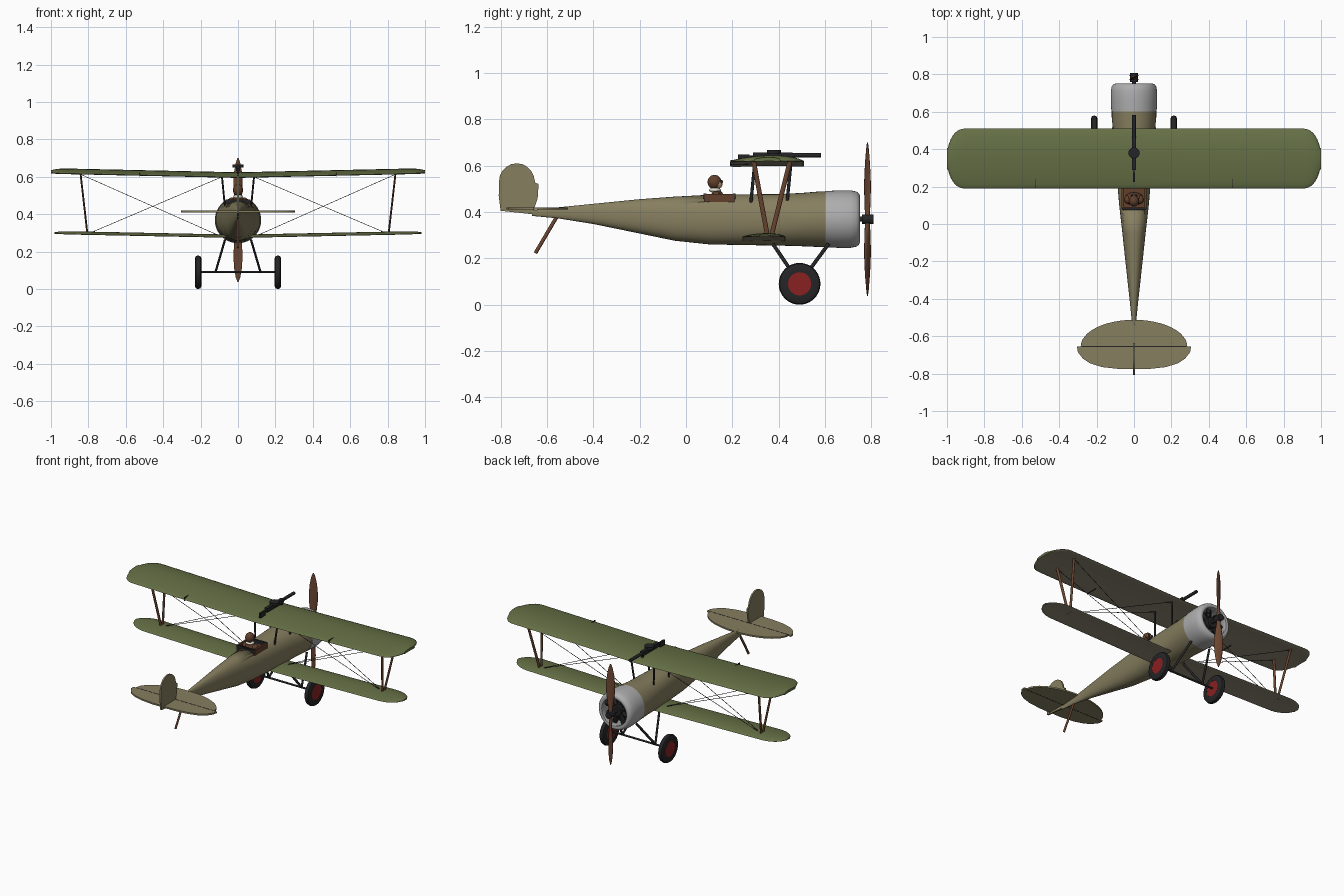
import bpy, bmesh, math
from mathutils import Vector, Matrix

if "Cube" in bpy.data.objects:
    bpy.data.objects.remove(bpy.data.objects["Cube"])

def mat(name, r, g, b):
    m = bpy.data.materials.new(name)
    m.diffuse_color = (r, g, b, 1)
    m.use_nodes = True
    m.node_tree.nodes["Principled BSDF"].inputs["Base Color"].default_value = m.diffuse_color
    return m

TAN = mat("tan_fabric", .24, .21, .115)
GREEN = mat("green_fabric", .13, .16, .06)
CREAM = mat("underside_fabric", .27, .25, .17)
WOOD = mat("wood", .15, .06, .03)
DARK = mat("dark_metal", .018, .018, .02)
GREY = mat("cowl_metal", .42, .42, .42)
RED = mat("red_hub", .25, .015, .015)
LEATHER = mat("leather", .12, .05, .025)
SKIN = mat("skin", .55, .33, .22)
WHITE = mat("scarf", .7, .68, .6)

def finish(name, bm, m, angle=35):
    bmesh.ops.recalc_face_normals(bm, faces=bm.faces)
    me = bpy.data.meshes.new(name)
    bm.to_mesh(me)
    bm.free()
    ob = bpy.data.objects.new(name, me)
    bpy.context.collection.objects.link(ob)
    me.materials.append(m)
    bpy.ops.object.select_all(action='DESELECT')
    ob.select_set(True)
    bpy.context.view_layer.objects.active = ob
    bpy.ops.object.shade_smooth_by_angle(angle=math.radians(angle))
    return ob

def loft(name, rings, m, angle=35, closed=False):
    bm = bmesh.new()
    vs = [[bm.verts.new(p) for p in r] for r in rings]
    pairs = list(zip(vs, vs[1:])) + ([(vs[-1], vs[0])] if closed else [])
    n = len(rings[0])
    for a, b in pairs:
        for i in range(n):
            j = (i + 1) % n
            bm.faces.new((a[i], a[j], b[j], b[i]))
    if not closed:
        bm.faces.new(vs[0])
        bm.faces.new(vs[-1])
    return finish(name, bm, m, angle)

def rod(name, a, b, r, m, ry=None, n=12):
    """Bar between two points; r is the half width along x, ry across it."""
    a, b = Vector(a), Vector(b)
    w = (b - a).normalized()
    u = Vector((1, 0, 0)) if abs(w.x) < .9 else Vector((0, 1, 0))
    v = w.cross(u).normalized()
    u = v.cross(w)
    ring = [u * r * math.cos(t) + v * (ry or r) * math.sin(t)
            for t in (2 * math.pi * i / n for i in range(n))]
    return loft(name, [[p + q for q in ring] for p in (a, b)], m, 50)

def lathe(name, prof, axis, centre, m, n=48):
    """Closed profile of (along, radius) turned about the x or y axis."""
    rings = []
    for i in range(n):
        c, s = math.cos(2 * math.pi * i / n), math.sin(2 * math.pi * i / n)
        rings.append([Vector(centre) + Vector((d, r * c, r * s) if axis == 'x' else (r * c, d, r * s))
                      for d, r in prof])
    return loft(name, rings, m, 40, closed=True)

def ball(name, c, s, m):
    bm = bmesh.new()
    bmesh.ops.create_uvsphere(bm, u_segments=24, v_segments=16, radius=1,
                              matrix=Matrix.Translation(c) @ Matrix.Diagonal((*s, 1)))
    return finish(name, bm, m)

def box(name, c, s, m):
    bm = bmesh.new()
    bmesh.ops.create_cube(bm, size=1, matrix=Matrix.Translation(c) @ Matrix.Diagonal((*s, 1)))
    return finish(name, bm, m)

# fuselage: rounded sections (y, half width, bottom, top)
rings = []
for y, w, lo, hi in [(-.665, .005, .383, .407), (-.55, .009, .372, .42), (-.4, .024, .348, .435),
                     (-.2, .046, .307, .455), (-.05, .062, .276, .466), (.1, .079, .26, .474),
                     (.25, .092, .257, .476), (.4, .103, .255, .477), (.5, .112, .252, .482),
                     (.57, .119, .249, .488), (.63, .119, .249, .488)]:
    ring = []
    for i in range(40):
        c, s = math.cos(i * math.pi / 20), math.sin(i * math.pi / 20)
        e = 2 / (2.3 if y < .5 else 2)
        ring.append((w * math.copysign(abs(c) ** e, c), y,
                     (lo + hi) / 2 + (hi - lo) / 2 * math.copysign(abs(s) ** e, s)))
    rings.append(ring)
fuselage = loft("fuselage", rings, TAN)

# cockpit opening, rim and pilot
cutter = box("cockpit_cutter", (0, .145, .5), (.116, .12, .16), LEATHER)
cutter.hide_render = True
cutter.hide_viewport = True
fuselage.data.materials.append(LEATHER)
cut = fuselage.modifiers.new("cockpit", 'BOOLEAN')
cut.operation, cut.object, cut.solver = 'DIFFERENCE', cutter, 'EXACT'
for s in (-1, 1):
    box("cockpit_side_rim", (s * .062, .145, .46), (.012, .13, .036), LEATHER)
    box("cockpit_end_rim", (0, .145 + s * .063, .467), (.13, .012, .024), DARK)
ball("pilot_torso", (0, .135, .44), (.05, .035, .055), LEATHER)
ball("pilot_head", (0, .123, .529), (.027, .03, .031), LEATHER)
ball("pilot_face", (0, .138, .522), (.02, .02, .022), SKIN)
ball("pilot_scarf", (0, .125, .494), (.026, .026, .011), WHITE)
for s in (-1, 1):
    ball("pilot_shoulder", (s * .035, .13, .467), (.018, .022, .022), LEATHER)
    ball("goggle_lens", (s * .01, .153, .531), (.009, .006, .008), DARK)

# wings: cambered sections with dihedral and rounded tips
def wing(name, span, tip, power, yc, half, z0, rise, camber, end):
    xs = [0, .3, .6, span - tip] + [span - tip + tip * math.sin(k * math.pi / 20) for k in range(1, 11)]
    rings = []
    for x in [-x for x in reversed(xs[1:])] + xs:
        u = max(0, (abs(x) - span + tip) / tip)
        h = half * max(end, (1 - u ** power) ** .5)
        f = h / half
        top, bot = [], []
        for k in range(13):
            t = -math.cos(k * math.pi / 12)
            z = z0 + rise * abs(x) / span + .004 * (1 - f)
            arc = (1 - t * t) * (1 + .3 * t)
            nose = .25 * math.sqrt(max(0, 1 - t ** 8))
            top.append((x, yc + h * t, z + camber * (.25 + f * arc * .85 + nose)))
            bot.append((x, yc + h * t, z + camber * (.25 + f * arc * .3 - nose)))
        rings.append(top + bot[-2:0:-1])
    ob = loft(name, rings, GREEN, 50)
    ob.data.materials.append(CREAM)
    for p in ob.data.polygons:
        p.material_index = int(p.normal.z < -.3)

wing("upper_wing", 1, .1, 2.4, .35, .16, .592, .022, .024, .36)
wing("lower_wing", .98, .13, 2.0, .337, .093, .272, .02, .014, .2)

# tail surfaces cut from outlines
def plate(name, pts, thick):
    d = Vector(thick) / 2
    loft(name, [[Vector(p) - d for p in pts], [Vector(p) + d for p in pts]], TAN)

half = [(.285 * math.sin(k * math.pi / 24), -.655 + .143 * math.cos(k * math.pi / 24)) for k in range(13)]
half += [(.305, -.655), (.30, -.685), (.275, -.718), (.235, -.745), (.17, -.765), (.08, -.775)]
half += [(-x, y) for x, y in reversed(half[1:])]
plate("tailplane", [(x, y, .415) for x, y in half], (0, 0, .01))
rudder = [(-.80, .405), (-.808, .47), (-.807, .53)]
rudder += [(-.73 - .077 * math.cos(k * math.pi / 10), .53 + .08 * math.sin(k * math.pi / 10)) for k in range(1, 10)]
rudder += [(-.651, .527), (-.636, .52), (-.64, .46), (-.655, .415), (-.66, .39)]
plate("rudder", [(0, y, z) for y, z in rudder], (.01, 0, 0))
rod("tail_skid", (0, -.56, .375), (0, -.65, .222), .006, WOOD, .008)
box("elevator_hinge", (0, -.655, .415), (.56, .004, .0115), DARK)

# cowling, engine and propeller
HUB = .369
lathe("cowling", [(.602, .112), (.602, .121), (.66, .124), (.71, .124), (.735, .119), (.747, .11),
                  (.75, .1), (.747, .09), (.735, .087), (.7, .1), (.65, .108)], 'y', (0, 0, HUB), GREY)
rod("firewall", (0, .625, HUB), (0, .64, HUB), .112, DARK, n=32)
rod("crankcase", (0, .64, HUB), (0, .725, HUB), .034, DARK, n=24)
rod("propeller_shaft", (0, .72, HUB), (0, .79, HUB), .011, DARK)
rod("propeller_hub", (0, .76, HUB), (0, .808, HUB), .021, DARK, n=20)
for i in range(9):
    d = Vector((math.sin(i * math.tau / 9), 0, math.cos(i * math.tau / 9)))
    c = Vector((0, .69, HUB))
    rod("engine_cylinder", c + d * .025, c + d * .098, .014, DARK)
    for k in range(4):
        rod("cooling_fin", c + d * (.045 + k * .012), c + d * (.05 + k * .012), .018, DARK)
for s in (-1, 1):
    rings = []
    for d, c, t, tw in [(0, .012, .012, 45), (.03, .012, .011, 45), (.08, .019, .008, 38), (.14, .026, .007, 32),
                        (.2, .027, .006, 26), (.26, .022, .005, 22), (.305, .013, .004, 18), (.331, .003, .002, 16)]:
        a = math.radians(tw) * s
        rings.append([(c * math.cos(q) * math.cos(a) - t * math.sin(q) * math.sin(a),
                       .783 + c * math.cos(q) * math.sin(a) + t * math.sin(q) * math.cos(a), HUB + s * d)
                      for q in (k * math.tau / 16 for k in range(16))])
    loft("propeller_blade", rings, WOOD, 60)

# gun on the upper wing
rod("gun_barrel", (0, .45, .645), (0, .582, .645), .01, DARK)
box("gun_body", (0, .375, .644), (.022, .17, .026), DARK)
box("gun_grip", (0, .25, .632), (.012, .05, .032), DARK)
rod("gun_stock", (0, .23, .64), (0, .32, .64), .004, DARK)
rod("gun_drum", (0, .38, .65), (0, .38, .667), .03, DARK, n=28)
box("gun_mount", (0, .45, .627), (.012, .014, .03), DARK)

for s in (-1, 1):
    # wing struts, cabane struts, bracing wires
    for y in (.292, .448):
        rod("wing_strut", (s * .805, .36 + (y - .37) * .1, .293), (s * .842, y, .618), .005, WOOD, .01)
        rod("cabane_strut", (s * .07, y - .012, .44), (s * .086, y + .004, .605), .005, DARK, .007)
        rod("landing_wire", (s * .086, y, .6), (s * .8, .36, .296), .0016, DARK, n=6)
        rod("flying_wire", (s * .09, .36, .281), (s * .838, y, .612), .0016, DARK, n=6)
    box("aileron_gap", (s * .525, .232, .613), (.004, .08, .022), DARK)
    # landing gear
    for y in (.375, .615):
        rod("gear_strut", (s * .07, y, .262), (s * .12, .49, .092), .006, DARK, .008)
    lathe("tyre", [(-.017, .05), (-.018, .072), (-.012, .086), (0, .09), (.012, .086), (.018, .072), (.017, .05)],
          'x', (s * .213, .49, .09), DARK, 40)
    rod("wheel_hub", (s * .197, .49, .09), (s * .229, .49, .09), .051, RED, n=32)
rod("axle", (-.225, .49, .092), (.225, .49, .092), .006, DARK)
